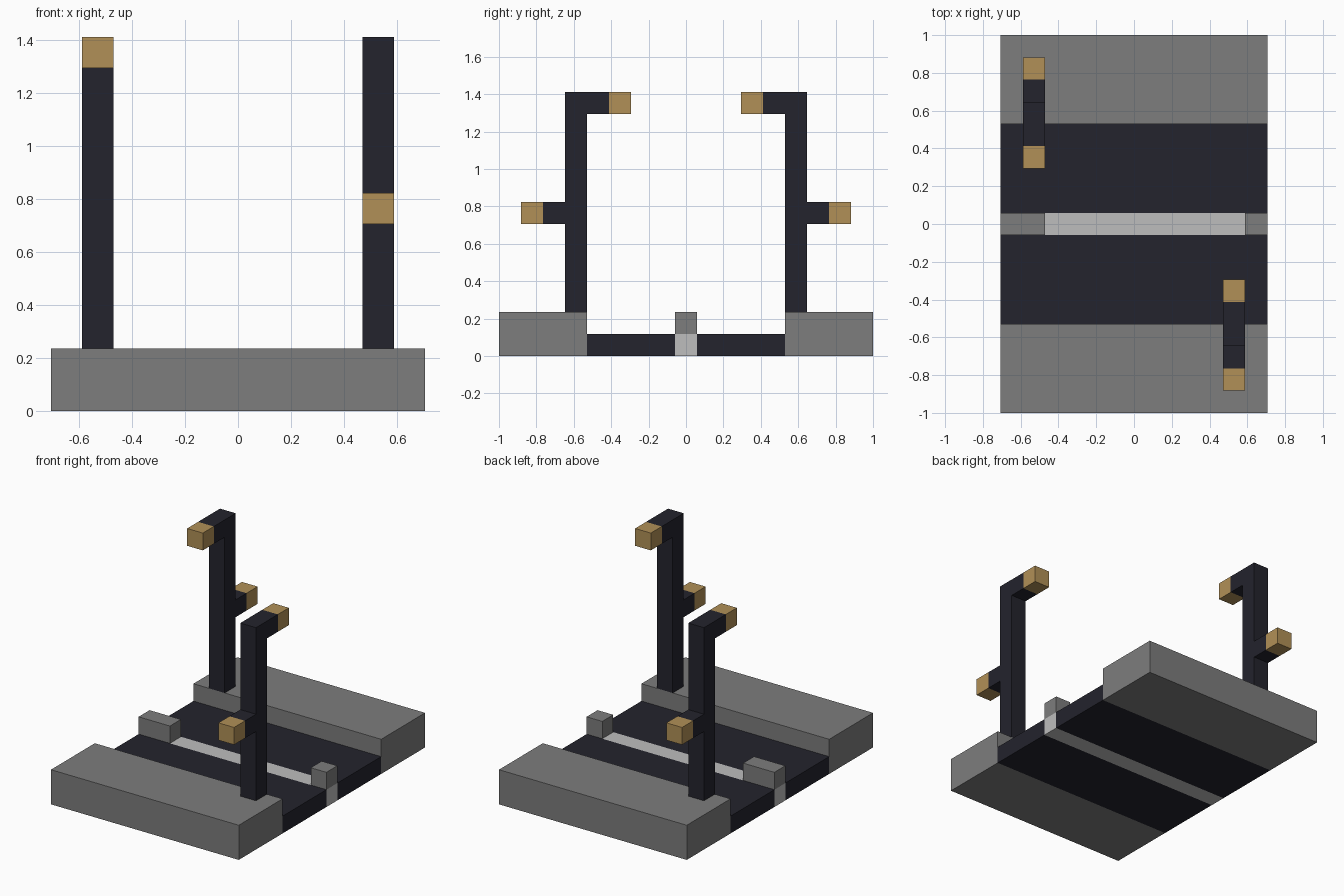
import bpy

if "Cube" in bpy.data.objects:
    bpy.data.objects.remove(bpy.data.objects["Cube"], do_unlink=True)

U = 1 / 17  # grid step shared by every block


def material(name, rgb):
    m = bpy.data.materials.new(name)
    m.use_nodes = True
    m.diffuse_color = (*rgb, 1)
    m.node_tree.nodes["Principled BSDF"].inputs["Base Color"].default_value = (*rgb, 1)
    return m


concrete = material("concrete grey", (0.205, 0.205, 0.205))
asphalt = material("dark asphalt", (0.017, 0.017, 0.026))
paint = material("pale line grey", (0.51, 0.51, 0.51))
lamp_gold = material("lamp gold", (0.44, 0.28, 0.095))


def block(name, x, y, z, mat):
    """Box from (low, high) pairs in grid steps."""
    corners = [(a * U, b * U, c * U) for a in x for b in y for c in z]
    faces = [(0, 1, 3, 2), (4, 6, 7, 5), (0, 4, 5, 1),
             (2, 3, 7, 6), (0, 2, 6, 4), (1, 5, 7, 3)]
    mesh = bpy.data.meshes.new(name)
    mesh.from_pydata(corners, [], faces)
    mesh.materials.append(mat)
    obj = bpy.data.objects.new(name, mesh)
    bpy.context.collection.objects.link(obj)
    return obj


def turned(name, x, y, z, mat, s):
    """Block turned half a circle about the centre when s is -1."""
    return block(name, sorted(v * s for v in x), sorted(v * s for v in y), z, mat)


FULL = (-12, 12)

# Centre line and the raised blocks at its ends
block("centre_line", FULL, (-1, 1), (0, 2), paint)
block("right_divider", (-12, -8), (-1, 1), (2, 4), concrete)
block("left_divider", (10, 12), (-1, 1), (2, 4), concrete)

# Each half: pavement, road lane and a street lamp
for side, s in (("front", 1), ("back", -1)):
    turned(side + "_pavement", FULL, (-17, -9), (0, 4), concrete, s)
    turned(side + "_lane", FULL, (-9, -1), (0, 2), asphalt, s)
    post = (8, 10)
    turned(side + "_lamp_post", post, (-11, -9), (4, 24), asphalt, s)
    turned(side + "_road_arm", post, (-9, -7), (22, 24), asphalt, s)
    turned(side + "_road_lamp", post, (-7, -5), (22, 24), lamp_gold, s)
    turned(side + "_path_arm", post, (-13, -11), (12, 14), asphalt, s)
    turned(side + "_path_lamp", post, (-15, -13), (12, 14), lamp_gold, s)
